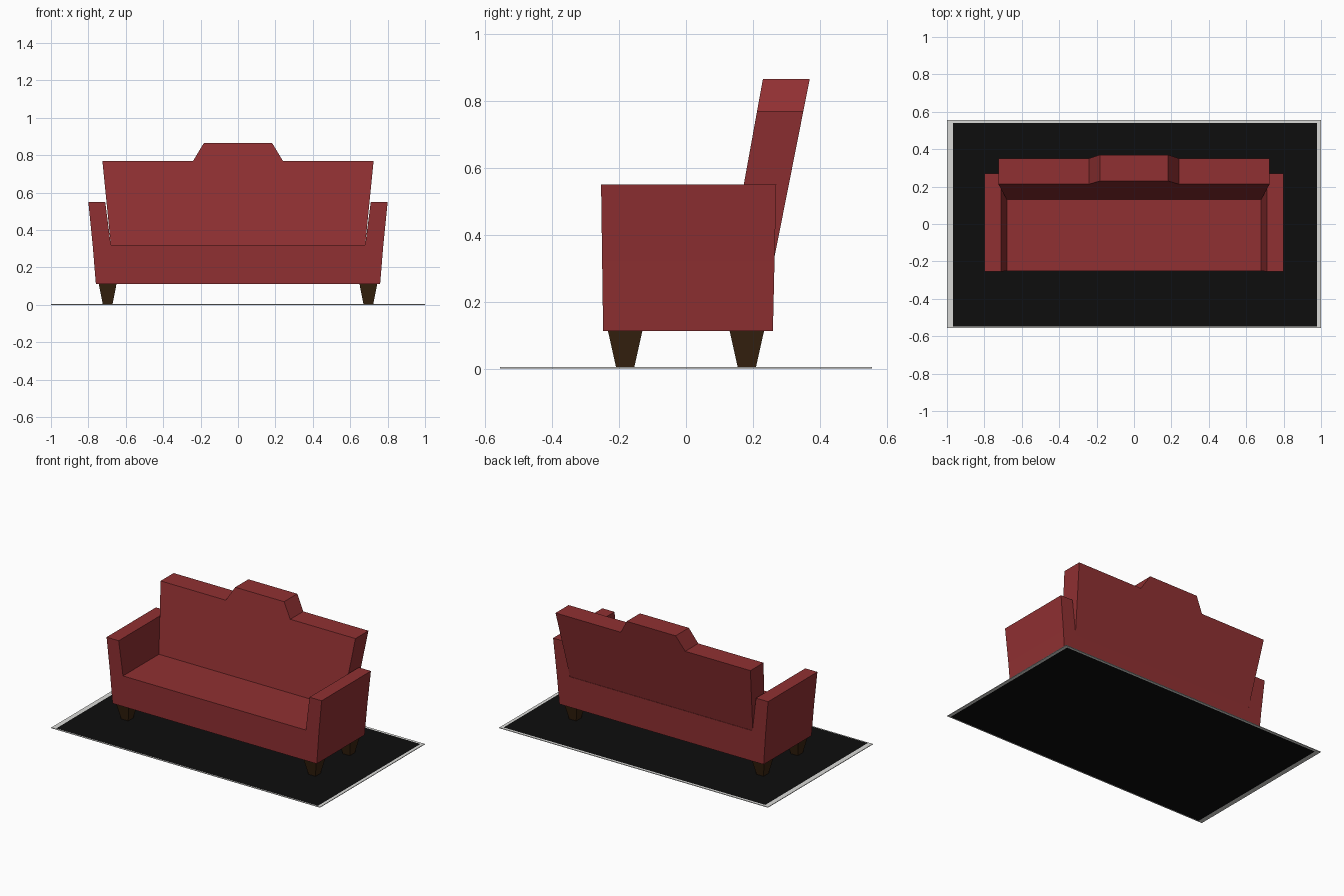
import bpy, bmesh

if "Cube" in bpy.data.objects:
    bpy.data.objects.remove(bpy.data.objects["Cube"])


def material(name, rgb):
    m = bpy.data.materials.new(name)
    m.diffuse_color = (*rgb, 1)
    m.use_nodes = True
    m.node_tree.nodes["Principled BSDF"].inputs["Base Color"].default_value = m.diffuse_color
    return m


RED = material("red fabric", (0.28, 0.030, 0.032))
WOOD = material("dark wood", (0.040, 0.017, 0.005))
BLACK = material("rug black", (0.004, 0.004, 0.004))
PALE = material("rug border pale grey", (0.70, 0.70, 0.68))


def finish(bm, name, *mats):
    bmesh.ops.recalc_face_normals(bm, faces=bm.faces)
    me = bpy.data.meshes.new(name)
    bm.to_mesh(me)
    bm.free()
    for m in mats:
        me.materials.append(m)
    ob = bpy.data.objects.new(name, me)
    bpy.context.collection.objects.link(ob)
    return ob


def loft(bm, a, b):
    """Closed solid between two matching rings of points."""
    va, vb = [bm.verts.new(p) for p in a], [bm.verts.new(p) for p in b]
    n = len(va)
    bm.faces.new(va)
    bm.faces.new(vb[::-1])
    for i in range(n):
        j = (i + 1) % n
        bm.faces.new((va[i], vb[i], vb[j], va[j]))


def ramp(z0, y0, z1, y1):
    return lambda z: y0 + (y1 - y0) * (z - z0) / (z1 - z0)


def profile_part(name, half, front, back, mat):
    """Mirror a half outline (x, z) and extrude it between leaning planes."""
    pts = half + [(-x, z) for x, z in half[::-1]]
    bm = bmesh.new()
    loft(bm, [(x, front(z), z) for x, z in pts], [(x, back(z), z) for x, z in pts])
    return finish(bm, name, mat)


# Seat with flared arms
profile_part("seat_and_arms",
             [(0.76, 0.113), (0.777, 0.32), (0.80, 0.55), (0.71, 0.55), (0.68, 0.32)],
             ramp(0.113, -0.248, 0.55, -0.254), ramp(0.113, 0.26, 0.55, 0.27), RED)

# Leaning backrest with raised centre
profile_part("backrest",
             [(0.68, 0.318), (0.725, 0.77), (0.24, 0.77), (0.182, 0.866)],
             ramp(0.32, 0.131, 0.866, 0.23), ramp(0.32, 0.262, 0.866, 0.37), RED)


def rect(cx, cy, hx, hy, z):
    return [(cx + sx * hx, cy + sy * hy, z)
            for sx, sy in ((-1, -1), (1, -1), (1, 1), (-1, 1))]


# Tapered legs
for sx, side in ((-1, "left"), (1, "right")):
    for sy, end in ((-1, "front"), (1, "back")):
        bm = bmesh.new()
        x, y = sx * 0.697, sy * 0.182
        loft(bm, rect(x, y, 0.026, 0.027, 0.003), rect(x, y, 0.048, 0.052, 0.115))
        finish(bm, f"{end}_{side}_leg", WOOD)

# Rug: thin slab with inset black field on both faces, pale border around it
bm = bmesh.new()
loft(bm, rect(0, 0, 1, 0.557, 0), rect(0, 0, 1, 0.557, 0.004))
bmesh.ops.recalc_face_normals(bm, faces=bm.faces)
for f in [f for f in bm.faces if abs(f.normal.z) > 0.9]:
    bmesh.ops.inset_region(bm, faces=[f], thickness=0.02)
    f.material_index = 1
    for v in f.verts:
        v.co.x = 0.979 if v.co.x > 0 else -0.968
        v.co.y = 0.540 if v.co.y > 0 else -0.549
finish(bm, "rug", PALE, BLACK)
